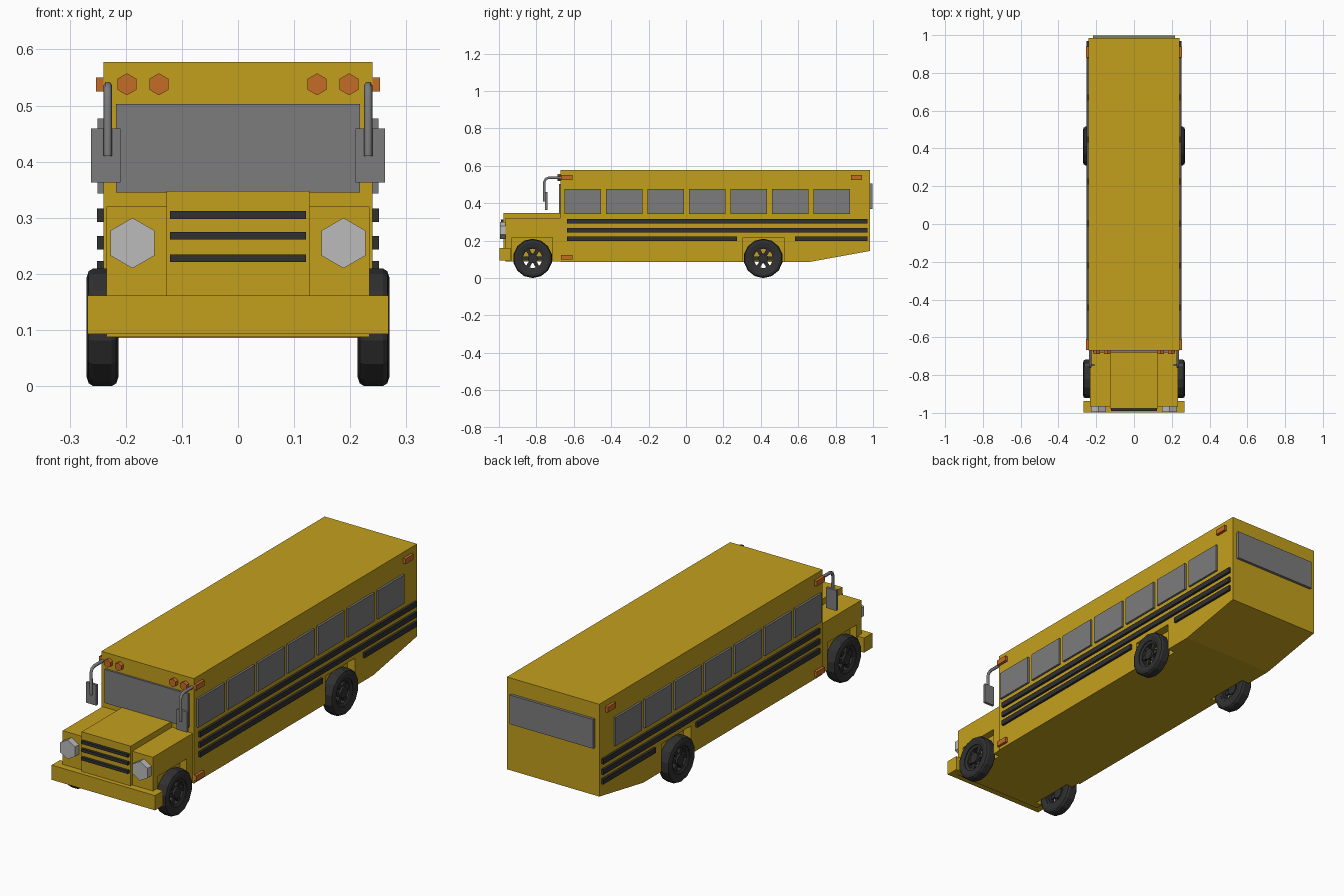
import bpy, bmesh
from math import cos, sin, pi

if "Cube" in bpy.data.objects:
    bpy.data.objects.remove(bpy.data.objects["Cube"])


def material(name, r, g, b):
    m = bpy.data.materials.new(name)
    m.diffuse_color = (r, g, b, 1)
    m.use_nodes = True
    m.node_tree.nodes["Principled BSDF"].inputs["Base Color"].default_value = m.diffuse_color
    return m


YELLOW = material("yellow_paint", 0.55, 0.35, 0.012)
DARK = material("dark_rubber", 0.03, 0.03, 0.03)
ORANGE = material("orange_lens", 0.55, 0.15, 0.02)
GLASS = material("grey_glass", 0.2, 0.2, 0.2)
LENS = material("pale_lens", 0.5, 0.5, 0.5)


def finish(name, bm, mat, mirror=False):
    bmesh.ops.recalc_face_normals(bm, faces=bm.faces)
    me = bpy.data.meshes.new(name)
    bm.to_mesh(me)
    bm.free()
    ob = bpy.data.objects.new(name, me)
    bpy.context.collection.objects.link(ob)
    if mat:
        me.materials.append(mat)
    if mirror:
        ob.modifiers.new("mirror", 'MIRROR').use_mirror_merge = False
    return ob


def prism(bm, pts, step):
    """Closed solid from a loop of 3D points swept along step."""
    a = [bm.verts.new(p) for p in pts]
    b = [bm.verts.new([p[i] + step[i] for i in range(3)]) for p in pts]
    bm.faces.new(a)
    bm.faces.new(b)
    for i in range(len(a)):
        j = (i + 1) % len(a)
        bm.faces.new((a[i], a[j], b[j], b[i]))


def add_box(bm, x0, x1, y0, y1, z0, z1):
    prism(bm, [(x0, y0, z0), (x1, y0, z0), (x1, y1, z0), (x0, y1, z0)], (0, 0, z1 - z0))


def box(name, mat, *dims, mirror=False):
    bm = bmesh.new()
    add_box(bm, *dims)
    return finish(name, bm, mat, mirror)


def hexagon(name, mat, x, z, r, y0, y1):
    bm = bmesh.new()
    pts = [(x + r * sin(i * pi / 3), y0, z + r * cos(i * pi / 3)) for i in range(6)]
    prism(bm, pts, (0, y1 - y0, 0))
    return finish(name, bm, mat, True)


def lathe(bm, profile, cy, cz, n):
    """Ring of closed (x, radius) profile turned about the x direction."""
    rings = []
    for i in range(n):
        t = 2 * pi * i / n
        rings.append([bm.verts.new((x, cy + r * sin(t), cz - r * cos(t))) for x, r in profile])
    for i in range(n):
        a, b = rings[i], rings[(i + 1) % n]
        for j in range(len(profile)):
            k = (j + 1) % len(profile)
            bm.faces.new((a[j], a[k], b[k], b[j]))


# main body with raked tail underside
bm = bmesh.new()
side = [(-0.67, 0.086), (0.66, 0.086), (0.985, 0.145), (0.985, 0.578), (-0.67, 0.578)]
prism(bm, [(-0.24, y, z) for y, z in side], (0.48, 0, 0))
body = finish("body", bm, YELLOW)

# nose, raised bonnet and bumper
nose = box("nose", YELLOW, -0.234, 0.234, -0.965, -0.66, 0.088, 0.32)
box("bonnet", YELLOW, -0.127, 0.127, -0.977, -0.66, 0.14, 0.348)
box("bumper", YELLOW, -0.268, 0.268, -0.998, -0.937, 0.093, 0.162)

# wheel arches cut into the sides
for ob, y0, y1, label in ((nose, -0.93, -0.715, "front"), (body, 0.305, 0.525, "rear")):
    bm = bmesh.new()
    for s in (-1, 1):
        add_box(bm, *sorted((s * 0.2, s * 0.3)), y0, y1, 0.0, 0.217)
    cutter = finish(label + "_arch_cutter", bm, None)
    cutter.hide_render = True
    cutter.hide_viewport = True
    mod = ob.modifiers.new("arches", 'BOOLEAN')
    mod.operation = 'DIFFERENCE'
    mod.solver = 'EXACT'
    mod.object = cutter

# windows
for i in range(7):
    y = -0.552 + 0.222 * i
    box(f"side_window_{i + 1}", GLASS, 0.235, 0.25, y - 0.098, y + 0.098, 0.343, 0.477, mirror=True)
box("windscreen", GLASS, -0.217, 0.217, -0.679, -0.66, 0.345, 0.503)
box("rear_window", GLASS, -0.217, 0.217, 0.98, 0.998, 0.368, 0.505)

# dark rub rails, the lowest split by the rear wheel
for z, y0, y1 in ((0.305, -0.637, 0.97), (0.256, -0.637, 0.97),
                  (0.211, -0.637, 0.272), (0.211, 0.582, 0.97)):
    box("rub_rail", DARK, 0.235, 0.251, y0, y1, z - 0.012, z + 0.012, mirror=True)

# grille bars, headlights and marker lamps
for z in (0.305, 0.268, 0.228):
    box("grille_bar", DARK, -0.121, 0.121, -0.99, -0.97, z - 0.007, z + 0.007)
hexagon("headlight", LENS, 0.188, 0.255, 0.045, -0.995, -0.96)
for x in (0.141, 0.198):
    hexagon("roof_lamp", ORANGE, x, 0.538, 0.0195, -0.688, -0.66)
for y, z in ((-0.638, 0.538), (0.911, 0.538), (-0.638, 0.112)):
    box("marker_lamp", ORANGE, 0.235, 0.253, y - 0.03, y + 0.03, z - 0.0125, z + 0.0125, mirror=True)

# mirrors on bent tube arms
box("mirror", GLASS, 0.209, 0.262, -0.753, -0.74, 0.363, 0.459, mirror=True)
for s in (-1, 1):
    cu = bpy.data.curves.new("mirror_arm", 'CURVE')
    cu.dimensions = '3D'
    cu.bevel_depth = 0.0075
    cu.bevel_resolution = 1
    cu.use_fill_caps = True
    path = [(-0.66, 0.536), (-0.735, 0.536), (-0.75, 0.53), (-0.757, 0.515), (-0.757, 0.41)]
    sp = cu.splines.new('POLY')
    sp.points.add(len(path) - 1)
    for p, (y, z) in zip(sp.points, path):
        p.co = (s * 0.232, y, z, 1)
    cu.materials.append(GLASS)
    bpy.context.collection.objects.link(bpy.data.objects.new("mirror_arm", cu))

# wheels: tyre, rim ring, hub and six spokes
for label, cy in (("front", -0.82), ("rear", 0.413)):
    cz = 0.105
    bm = bmesh.new()
    lathe(bm, [(0.218, 0.064), (0.213, 0.088), (0.217, 0.1), (0.225, 0.105), (0.258, 0.105),
               (0.266, 0.1), (0.27, 0.088), (0.265, 0.064)], cy, cz, 14)
    finish(label + "_tyre", bm, DARK, True)
    bm = bmesh.new()
    lathe(bm, [(0.22, 0.066), (0.22, 0.052), (0.256, 0.052), (0.262, 0.066)], cy, cz, 14)
    hub = [(0.235, cy + 0.026 * sin(i * pi / 6), cz + 0.026 * cos(i * pi / 6)) for i in range(12)]
    prism(bm, hub, (0.027, 0, 0))
    for i in range(6):
        t = i * pi / 3
        c, s = cos(t), sin(t)
        pts = [(0.24, cy + r * c - w * s, cz + r * s + w * c)
               for r, w in ((0.018, -0.01), (0.056, -0.01), (0.056, 0.01), (0.018, 0.01))]
        prism(bm, pts, (0.012, 0, 0))
    finish(label + "_rim", bm, DARK, True)
